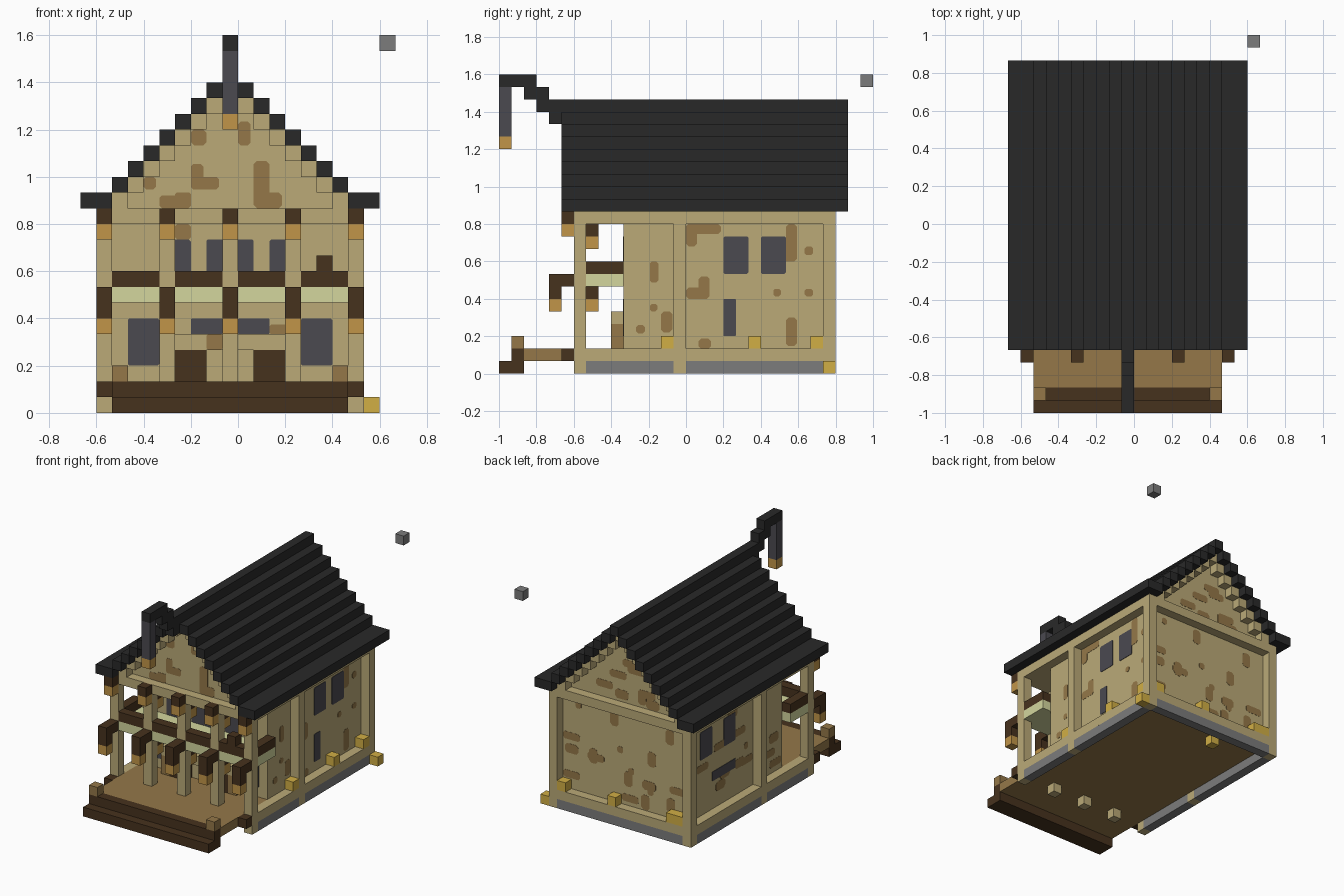
import bpy, bmesh, random
from mathutils import Vector

if "Cube" in bpy.data.objects:
    bpy.data.objects.remove(bpy.data.objects["Cube"], do_unlink=True)

U = 1 / 15  # one building block
random.seed(4)


def material(name, code):
    rgb = [(int(code[i:i + 2], 16) / 255) ** 2.2 for i in (0, 2, 4)]
    m = bpy.data.materials.new(name)
    m.use_nodes = True
    m.diffuse_color = (*rgb, 1)
    bsdf = m.node_tree.nodes["Principled BSDF"]
    bsdf.inputs["Base Color"].default_value = (*rgb, 1)
    bsdf.inputs["Roughness"].default_value = 0.9
    return m


ROOF = material("charcoal roof", "2d2d2d")
TAN = material("tan plaster", "b9a877")
DARK = material("dark brown wood", "483523")
WOOD = material("light brown wood", "93774a")
GLASS = material("slate glass", "4c4b51")
STONE = material("grey stone", "7b7b7b")
GOLD = material("gold blocks", "d0ad47")
LAMP = material("amber lantern", "c0944a")
GREEN = material("pale green", "d2d59c")


def finish(name, bm, mat):
    bmesh.ops.recalc_face_normals(bm, faces=bm.faces)
    me = bpy.data.meshes.new(name)
    me.materials.append(mat)
    bm.to_mesh(me)
    bm.free()
    bpy.context.collection.objects.link(bpy.data.objects.new(name, me))


def boxes(name, mat, *spans):
    """Boxes given as x, x, y, y, z, z spans in blocks."""
    bm = bmesh.new()
    for a, b, c, d, e, f in spans:
        vs = bmesh.ops.create_cube(bm, size=1)["verts"]
        for v in vs:
            v.co = Vector(((a + b) / 2 + v.co.x * (b - a),
                           (c + d) / 2 + v.co.y * (d - c),
                           (e + f) / 2 + v.co.z * (f - e))) * U
    finish(name, bm, mat)


def plates(name, mat, axis, pos, side, rects, thick, cut):
    """Thin plates with clipped corners on a wall facing the axis."""
    bm = bmesh.new()
    for a, b, c, d in rects:
        k = cut * min(b - a, d - c)
        outline = [(a + k, c), (b - k, c), (b, c + k), (b, d - k),
                   (b - k, d), (a + k, d), (a, d - k), (a, c + k)]
        vs = [bm.verts.new(Vector((pos, p, q) if axis == "x" else (p, pos, q)) * U)
              for p, q in outline]
        face = bm.faces.new(vs)
        new = bmesh.ops.extrude_face_region(bm, geom=[face])["geom"]
        step = Vector((side, 0, 0) if axis == "x" else (0, side, 0)) * thick
        for v in new:
            if isinstance(v, bmesh.types.BMVert):
                v.co += step
    finish(name, bm, mat)


POSTS = (-9, -5, -1, 3, 7)
INNER = POSTS[1:4]
SIDES = (-9, 7)

# Base and floor
boxes("stone_base", STONE, (-8, 7, 11, 12, 0, 1),
      *[(x, x + 1, a, b, 0, 1) for x in SIDES for a, b in ((-8, -1), (0, 11))])
boxes("base_ledge", TAN, (-8, 7, 11, 12, 1, 2),
      *[(x, x + 1, -9, 12, 1, 2) for x in SIDES])
boxes("floor", WOOD, (-8, 7, -13, 11, 1, 2))

# Porch steps and their corner stubs
boxes("porch_steps", DARK, (-8, 7, -15, -13, 0, 1), (-8, 7, -14, -13, 1, 2))
boxes("step_stubs", WOOD, *[(x, x + 1, -14, -13, 2, 3) for x in (-8, 6)])

# Posts, walls and top beam
boxes("posts", TAN, *[(x, x + 1, -9, -8, 0, 12) for x in POSTS],
      *[(x, x + 1, y, y + 1, 0, 12) for x in SIDES for y in (-1, 11)])
boxes("walls", TAN, (-8, 7, -5, 11, 2, 12))
boxes("top_beam", TAN, (-9, 8, -9, 12, 12, 13))

# Stepped gables: recessed panel with a frame along the slope
boxes("gable_panel", TAN, *[(j - 8, 7 - j, -8, 11, 13 + j, 14 + j) for j in range(8)])
boxes("gable_frame", TAN, *[(x, x + 1, y, y + 1, 13 + j, 14 + j) for j in range(8)
                            for x in {j - 8, 6 - j} for y in (-9, 11)])

# Roof
boxes("roof", ROOF, (-10, -8, -10, 13, 13, 14), (7, 9, -10, 13, 13, 14),
      *[(x, x + 1, -10, 13, 14 + k, 15 + k) for k in range(7) for x in (k - 8, 6 - k)],
      (-1, 0, -12, 13, 21, 22))
boxes("ridge_hook", ROOF, (-1, 0, -11, -10, 20, 21), (-1, 0, -13, -11, 22, 23),
      (-1, 0, -15, -12, 23, 24))
boxes("lantern_chain", GLASS, (-1, 0, -15, -14, 19, 23))
boxes("hook_lantern", LAMP, (-1, 0, -15, -14, 18, 19))

# Brackets and lanterns on the posts
boxes("brackets", DARK, *[s for x in POSTS for s in (
    (x, x + 1, -11, -9, 7, 8), (x, x + 1, -11, -10, 6, 7), (x, x + 1, -10, -9, 12, 13))],
    *[(x, x + 1, -8, -7, z, z + 1) for x in INNER for z in (6, 11)],
    *[(x, x + 1, -10, -9, 1, 2) for x in SIDES])
boxes("lanterns", LAMP, *[s for x in POSTS for s in (
    (x, x + 1, -11, -10, 5, 6), (x, x + 1, -10, -9, 11, 12))],
    *[(x, x + 1, -8, -7, z, z + 1) for x in INNER for z in (5, 10)])

# Balcony
boxes("balcony_floor", GREEN, (-8, 7, -8.98, -5, 7, 8),
      *[(x, x + 1, -8, -5, 7, 8) for x in SIDES])
boxes("balcony_rail", DARK, *[(x + 1, x + 4, -9, -8, 8, 9) for x in POSTS[:4]],
      *[(x, x + 1, -8, -5, 8, 9) for x in SIDES], (5, 6, -9, -8, 9, 10))

# Porch benches
boxes("benches", DARK, (-4, -2, -6, -5, 2, 4), (1, 3, -6, -5, 2, 4))
boxes("bench_ends", WOOD, (3, 4, -6, -5, 2, 4), (-5, -4, -6, -5, 2, 4))
boxes("bench_shelf", TAN, (-5, 4, -6, -5, 4, 5))

# Gold blocks on the ledges
boxes("ledge_blocks", GOLD, (8, 9, 11, 12, 0, 1), (-3, -2, 9, 10, 0, 1),
      (-8, -6, 11, 12, 2, 3),
      *[(x, x + 1, 11, 12, 2, 3) for x in (0, 6)],
      *[(7, 8, y, y + 1, 2, 3) for y in (-2, 5, 10)])

# Floating block
boxes("floating_block", STONE, (9, 10, 14, 15, 23, 24))

# Windows
T = 0.003
plates("front_windows", GLASS, "y", -5, -1, [
    (-7, -5, 3, 6), (4, 6, 3, 6), (-3, -1, 5, 6), (0, 2, 5, 6),
    (-5, -3, 8, 11), (-2, -0.5, 8, 11), (-0.5, 1, 8, 11), (2, 4, 8, 11)], T, 0.05)
plates("right_windows", GLASS, "x", 7, 1, [(3, 5, 8, 11), (6, 8, 8, 11), (3, 4, 3, 6)], T, 0.05)
plates("left_windows", GLASS, "x", -8, -1, [(3, 5, 8, 11), (7, 9, 8, 11), (3, 7, 5, 6)], T, 0.05)


# Worn plaster patches
def patches(count, lo, hi, bottom, top):
    out = []
    for i in range(count):
        w, h = random.choice([(0.7, 0.7), (1, 1.6), (2, 0.8), (1.6, 1)])
        a, c = random.uniform(lo, hi - w), random.uniform(bottom, top - h)
        out.append((a, a + w, c, c + h))
    return out


T = 0.0015
gable = [(-3, -2, 17, 18), (0, 0.8, 17, 18.5), (-3, -2.2, 14.5, 15.8), (-3, -1.2, 14.2, 15),
         (1, 2, 13.2, 16), (1, 2.8, 13, 14), (-5, -3, 13, 13.8), (-4, -3, 13.5, 14),
         (-6, -5.2, 14.2, 15)]
plates("gable_patches_front", WOOD, "y", -8, -1, gable, T, 0.2)
plates("gable_patches_back", WOOD, "y", 11, 1,
       patches(6, -6, 5, 13, 15) + patches(3, -3, 2, 15, 18), T, 0.25)
plates("front_patches", WOOD, "y", -5, -1,
       [(2, 3.8, 5, 5.6), (-4, -3, 11, 12)], T, 0.15)
plates("shelf_patch", WOOD, "y", -6, -1, [(-2, -1, 4, 5)], T, 0.1)
plates("right_patches", WOOD, "x", 7, 1, [
    (0, 2.8, 11.2, 12), (0, 0.9, 10.2, 12), (8, 8.9, 9, 12), (7.1, 8.9, 9, 9.8),
    (-2.9, -2.2, 7.3, 9), (-2.9, -2.3, 5, 5.6), (1, 1.9, 6.2, 7.8), (0, 1.9, 6, 6.9),
    (-2, -1.1, 3.3, 5), (8, 8.9, 2.2, 4.5), (-4, -3.3, 3.2, 3.9), (1, 2, 2, 2.8),
    (7, 7.6, 6.2, 6.8), (9.5, 10.2, 9.5, 10.2), (9.5, 10.2, 6.2, 6.8)], T, 0.25)
plates("left_patches", WOOD, "x", -8, -1,
       patches(9, 0, 11, 2, 12) + patches(4, -5, -1, 2, 12), T, 0.25)
plates("back_patches", WOOD, "y", 11, 1, patches(18, -8, 7, 2, 12), T, 0.25)
